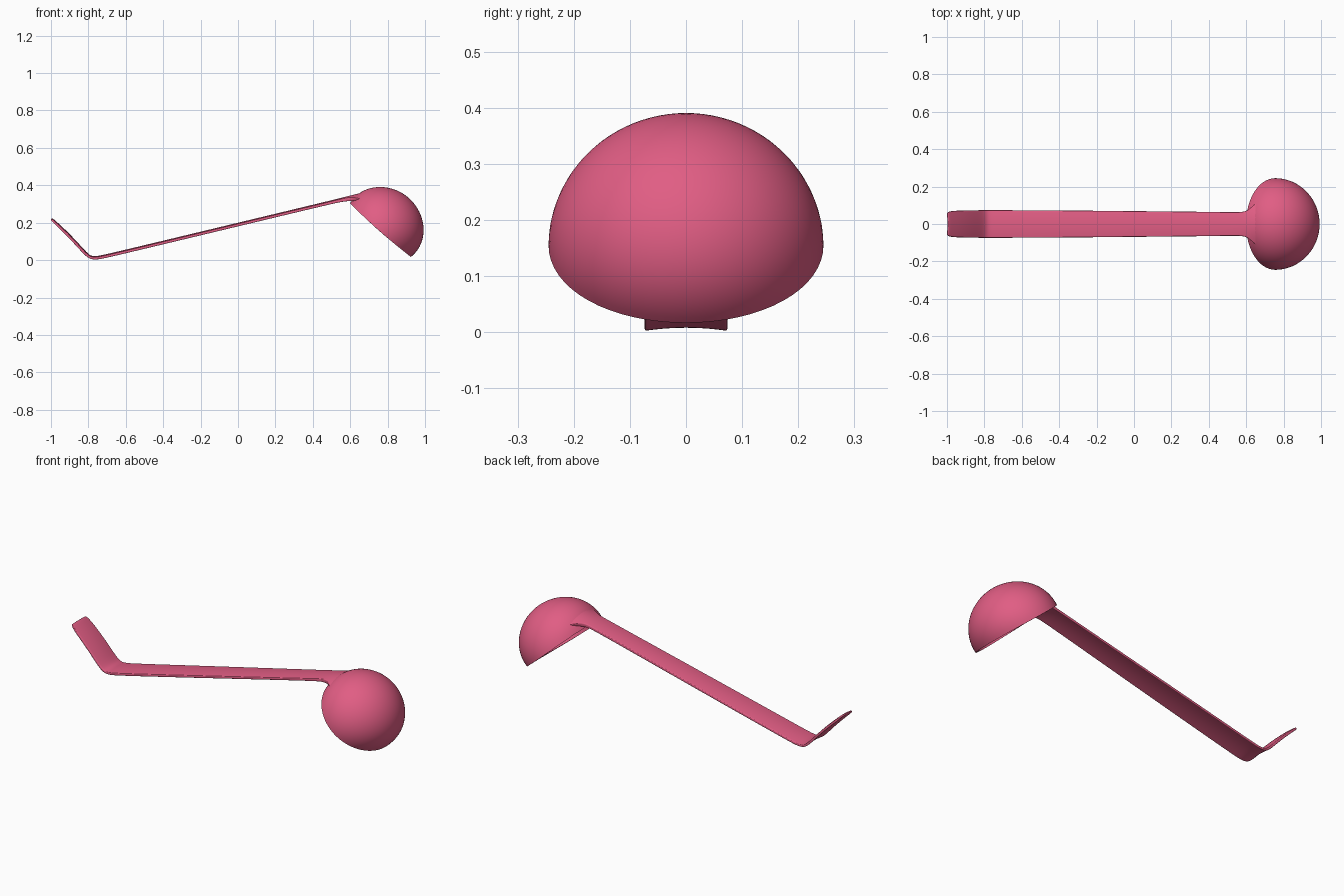
import bpy, bmesh, math
from mathutils import Vector

if "Cube" in bpy.data.objects:
    bpy.data.objects.remove(bpy.data.objects["Cube"])

pink = bpy.data.materials.new("rose_pink")
pink.diffuse_color = (0.75, 0.11, 0.23, 1)
pink.use_nodes = True
pink.node_tree.nodes["Principled BSDF"].inputs["Base Color"].default_value = pink.diffuse_color


def finish(name, bm, modifiers):
    """Make the object, apply its modifiers and shade it smooth."""
    bmesh.ops.recalc_face_normals(bm, faces=bm.faces)
    mesh = bpy.data.meshes.new(name)
    bm.to_mesh(mesh)
    bm.free()
    mesh.materials.append(pink)
    obj = bpy.data.objects.new(name, mesh)
    bpy.context.collection.objects.link(obj)
    bpy.ops.object.select_all(action='DESELECT')
    obj.select_set(True)
    bpy.context.view_layer.objects.active = obj
    for kind, settings in modifiers:
        mod = obj.modifiers.new(kind.title(), kind)
        for key, value in settings.items():
            setattr(mod, key, value)
        bpy.ops.object.modifier_apply(modifier=mod.name)
    bpy.ops.object.shade_smooth_by_angle(angle=math.radians(50))
    return obj


# Scoop bowl: a tilted hollow dome with a gently curved rim
centre = Vector((0.757, 0, 0.155))
along = Vector((0.75, 0, -0.66)).normalized()    # across the opening
outward = Vector((0.66, 0, 0.75)).normalized()   # towards the dome's pole
side = Vector((0, 1, 0))
RINGS, SEGS, RADIUS = 24, 64, 0.236

bm = bmesh.new()
rings = []
for i in range(1, RINGS + 1):
    theta = math.pi / 2 * i / RINGS
    h, r = math.cos(theta), math.sin(theta)
    rim = (1 - h) ** 2
    ring = []
    for j in range(SEGS):
        phi = 2 * math.pi * j / SEGS
        c, s = math.cos(phi), math.sin(phi)
        ring.append(bm.verts.new(
            centre
            + along * (RADIUS * r * c * (1 - 0.08 * rim))
            + side * (0.245 * r * s)
            + outward * (RADIUS * h + 0.007 * rim * c * c)))
    rings.append(ring)
pole = bm.verts.new(centre + outward * RADIUS)
for j in range(SEGS):
    k = (j + 1) % SEGS
    bm.faces.new((pole, rings[0][j], rings[0][k]))
    for a, b in zip(rings, rings[1:]):
        bm.faces.new((a[j], b[j], b[k], a[k]))
# Make sure the open shell faces outward before thickening it inward
bm.normal_update()
bmesh.ops.recalc_face_normals(bm, faces=bm.faces)
bm.normal_update()
offset = -1 if pole.normal.dot(outward) > 0 else 1
finish("scoop_bowl", bm, [('SOLIDIFY', dict(thickness=0.014, offset=offset))])

# Handle: arched strip with an upturned tail and a flared neck
# each row: x, z, half width, thickness, arch drop at the edges
stations = [
    (-0.997, 0.222, 0.058, 0.010, 0.004),
    (-0.985, 0.211, 0.069, 0.012, 0.005),
    (-0.930, 0.161, 0.072, 0.013, 0.006),
    (-0.870, 0.100, 0.073, 0.013, 0.006),
    (-0.810, 0.032, 0.074, 0.013, 0.006),
    (-0.785, 0.015, 0.074, 0.013, 0.006),
    (-0.755, 0.014, 0.074, 0.014, 0.006),
    (-0.700, 0.025, 0.074, 0.014, 0.006),
    (-0.300, 0.121, 0.072, 0.014, 0.006),
    (0.100, 0.217, 0.068, 0.014, 0.006),
    (0.500, 0.313, 0.064, 0.014, 0.006),
    (0.570, 0.329, 0.063, 0.017, 0.006),
    (0.605, 0.335, 0.070, 0.024, 0.010),
    (0.630, 0.346, 0.100, 0.014, 0.022),
    (0.660, 0.359, 0.130, 0.008, 0.044),
]
ACROSS = (-1, -0.94, -0.6, -0.2, 0.2, 0.6, 0.94, 1)

bm = bmesh.new()
loops = []
for i, (x, z, w, th, arch) in enumerate(stations):
    a = stations[max(i - 1, 0)]
    b = stations[min(i + 1, len(stations) - 1)]
    tangent = Vector((b[0] - a[0], 0, b[1] - a[1])).normalized()
    up = Vector((-tangent.z, 0, tangent.x))
    rows = []
    for half in (th / 2, -th / 2):
        rows.append([bm.verts.new(Vector((x, u * w, z)) + up * (half - arch * u * u))
                     for u in ACROSS])
    loops.append(rows)
n = len(ACROSS)
for (t0, b0), (t1, b1) in zip(loops, loops[1:]):
    for j in range(n - 1):
        bm.faces.new((t0[j], t1[j], t1[j + 1], t0[j + 1]))
        bm.faces.new((b0[j], b0[j + 1], b1[j + 1], b1[j]))
    for j in (0, n - 1):
        bm.faces.new((t0[j], b0[j], b1[j], t1[j]))
for top, bottom in (loops[0], loops[-1]):
    for j in range(n - 1):
        bm.faces.new((top[j], top[j + 1], bottom[j + 1], bottom[j]))
finish("handle", bm, [('SUBSURF', dict(levels=2))])
